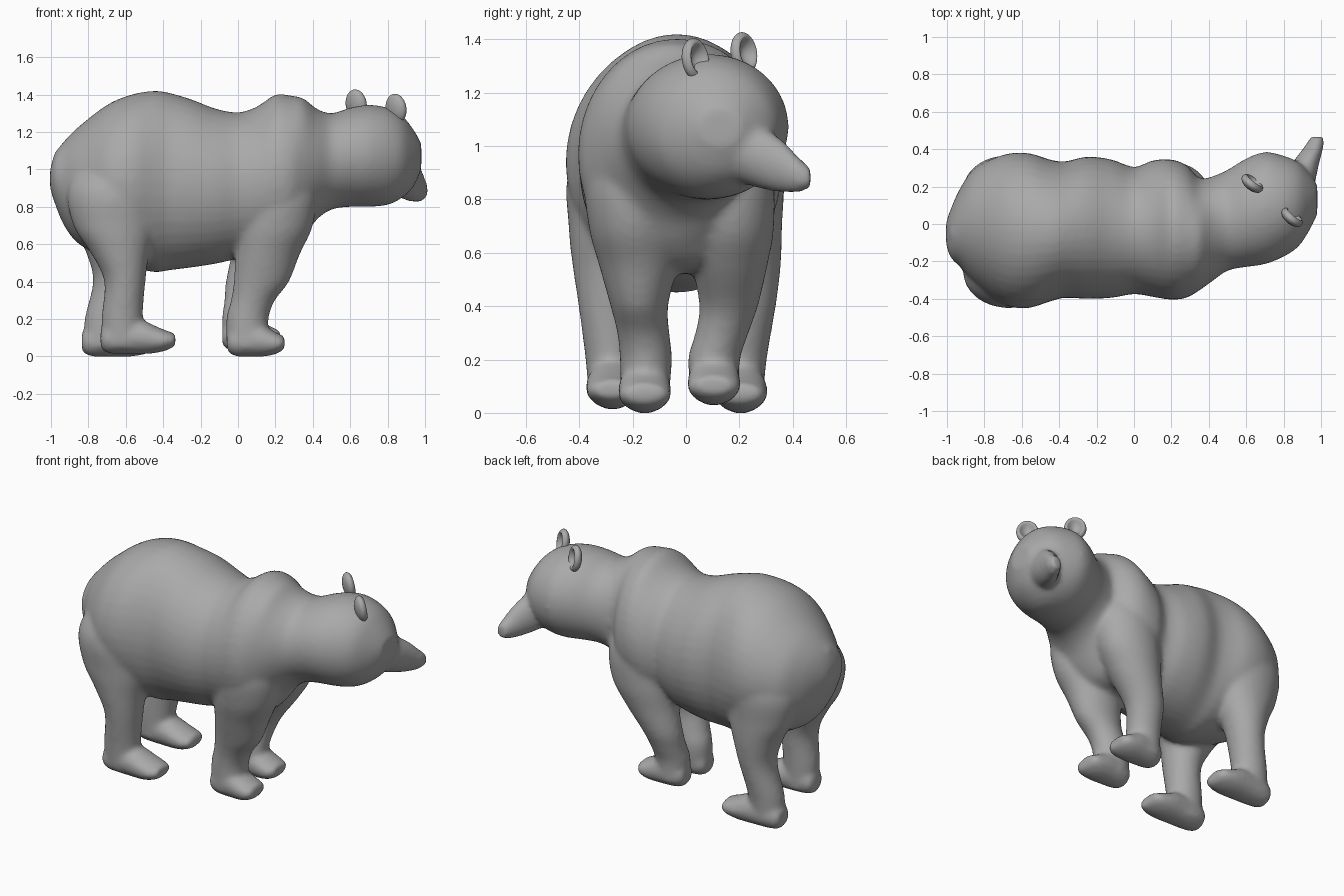
import bpy, bmesh, math
from mathutils import Vector, Matrix

fur = bpy.data.materials.new("grey_fur")
fur.diffuse_color = (0.4, 0.4, 0.4, 1)

SEG = 40


def spline(rows, steps=5):
    """Catmull-Rom interpolation of section rows."""
    out = []
    for i in range(len(rows) - 1):
        p = [rows[max(i - 1, 0)], rows[i], rows[i + 1], rows[min(i + 2, len(rows) - 1)]]
        for s in range(steps):
            t = s / steps
            out.append([0.5 * (2 * b + (c - a) * t + (2 * a - 5 * b + 4 * c - d) * t * t
                               + (3 * b - a - 3 * c + d) * t ** 3) for a, b, c, d in zip(*p)])
    return out + [list(rows[-1])]


def loft(bm, axis, rows):
    """Skin elliptical sections (t, a, b, ra, rb) stacked along an axis."""
    rings = []
    for t, a, b, ra, rb in spline(rows):
        ring = []
        for k in range(SEG):
            ang = 2 * math.pi * k / SEG
            u, v = a + ra * math.cos(ang), b + rb * math.sin(ang)
            ring.append(bm.verts.new({'x': (t, u, v), 'y': (u, t, v), 'z': (u, v, t)}[axis]))
        rings.append(ring)
    faces = [bm.faces.new(rings[0]), bm.faces.new(rings[-1][::-1])]
    for r, q in zip(rings, rings[1:]):
        for k in range(SEG):
            n = (k + 1) % SEG
            faces.append(bm.faces.new((r[k], q[k], q[n], r[n])))
    bmesh.ops.recalc_face_normals(bm, faces=faces)


def finish(bm, name):
    me = bpy.data.meshes.new(name)
    bm.to_mesh(me)
    bm.free()
    me.materials.append(fur)
    for p in me.polygons:
        p.use_smooth = True
    ob = bpy.data.objects.new(name, me)
    bpy.context.collection.objects.link(ob)
    return ob


bm = bmesh.new()

# torso, neck and skull: x, low z, high z, centre y, half width
torso = [
    (-1.005, 0.90, 1.00, -0.05, 0.06), (-0.98, 0.82, 1.08, -0.05, 0.13),
    (-0.93, 0.70, 1.15, -0.02, 0.21), (-0.85, 0.60, 1.23, -0.01, 0.31),
    (-0.70, 0.52, 1.345, -0.03, 0.40), (-0.57, 0.48, 1.40, -0.035, 0.415),
    (-0.45, 0.45, 1.42, -0.035, 0.38), (-0.37, 0.46, 1.41, -0.03, 0.365),
    (-0.25, 0.475, 1.375, -0.02, 0.38), (-0.12, 0.495, 1.325, -0.025, 0.37),
    (0.0, 0.52, 1.305, -0.035, 0.34), (0.10, 0.52, 1.335, -0.025, 0.365),
    (0.20, 0.53, 1.40, -0.03, 0.375), (0.28, 0.56, 1.395, -0.04, 0.355),
    (0.35, 0.63, 1.38, -0.055, 0.30), (0.42, 0.73, 1.325, -0.025, 0.28),
    (0.50, 0.785, 1.30, 0.02, 0.27), (0.60, 0.80, 1.33, 0.06, 0.29),
    (0.70, 0.80, 1.345, 0.085, 0.30), (0.80, 0.81, 1.33, 0.095, 0.27),
    (0.88, 0.85, 1.285, 0.105, 0.225), (0.94, 0.91, 1.21, 0.12, 0.15),
    (0.98, 1.00, 1.14, 0.13, 0.08)]
loft(bm, 'x', [(x, y, (lo + hi) / 2, w, (hi - lo) / 2) for x, lo, hi, y, w in torso])

# muzzle, turned to the side
loft(bm, 'y', [(0.18, 0.85, 1.0, 0.11, 0.13), (0.30, 0.905, 0.95, 0.08, 0.115),
               (0.37, 0.94, 0.92, 0.062, 0.095), (0.42, 0.965, 0.893, 0.05, 0.068),
               (0.467, 0.98, 0.88, 0.034, 0.042)])

# legs: z, x, y, x radius, y radius
legs = [
    [(0.05, -0.615, -0.275, 0.11, 0.09), (0.2, -0.62, -0.28, 0.11, 0.097),
     (0.4, -0.605, -0.285, 0.11, 0.118), (0.55, -0.63, -0.28, 0.155, 0.145),
     (0.7, -0.66, -0.27, 0.22, 0.17), (0.9, -0.67, -0.25, 0.24, 0.19), (1.1, -0.65, -0.2, 0.15, 0.12)],
    [(0.05, -0.715, 0.2, 0.11, 0.09), (0.2, -0.71, 0.205, 0.11, 0.098),
     (0.4, -0.665, 0.222, 0.11, 0.115), (0.55, -0.66, 0.215, 0.15, 0.14),
     (0.7, -0.67, 0.2, 0.21, 0.16), (0.9, -0.67, 0.18, 0.24, 0.18), (1.1, -0.65, 0.14, 0.15, 0.12)],
    [(0.05, 0.05, -0.155, 0.11, 0.09), (0.2, 0.05, -0.15, 0.113, 0.098),
     (0.3, 0.08, -0.16, 0.118, 0.098), (0.4, 0.125, -0.175, 0.148, 0.108),
     (0.55, 0.16, -0.18, 0.172, 0.145), (0.7, 0.2, -0.2, 0.2, 0.165),
     (0.9, 0.22, -0.2, 0.2, 0.175), (1.1, 0.22, -0.15, 0.13, 0.12)],
    [(0.08, 0.02, 0.11, 0.10, 0.09), (0.2, 0.02, 0.105, 0.105, 0.098),
     (0.3, 0.035, 0.135, 0.108, 0.1), (0.4, 0.06, 0.16, 0.125, 0.11),
     (0.55, 0.13, 0.165, 0.165, 0.14), (0.7, 0.18, 0.17, 0.2, 0.16),
     (0.9, 0.2, 0.15, 0.2, 0.17), (1.1, 0.2, 0.1, 0.13, 0.12)]]
for leg in legs:
    loft(bm, 'z', leg)

# feet with a wide raised toe lip: heel x, centre y, sole z, length
for hx, y, z, n in [(-0.735, -0.275, 0.015, 0.40), (-0.835, 0.205, 0.0, 0.40),
                    (-0.06, -0.155, 0.0, 0.31), (-0.085, 0.105, 0.03, 0.31)]:
    loft(bm, 'x', [(hx, y, z + 0.08, 0.05, 0.045), (hx + 0.04, y, z + 0.08, 0.08, 0.078),
                   (hx + 0.5 * n, y, z + 0.09, 0.098, 0.092), (hx + 0.74 * n, y, z + 0.075, 0.1, 0.072),
                   (hx + 0.9 * n, y, z + 0.07, 0.095, 0.05), (hx + n, y, z + 0.075, 0.07, 0.035)])

# tail nub
bmesh.ops.create_uvsphere(bm, u_segments=24, v_segments=12, radius=0.06,
                          matrix=Matrix.Translation((-0.93, -0.05, 1.06)))

# blend everything into one skin
body = finish(bm, "bear_body")
rem = body.modifiers.new("blend", 'REMESH')
rem.mode = 'VOXEL'
rem.voxel_size = 0.016
rem.use_smooth_shade = True
smo = body.modifiers.new("soften", 'SMOOTH')
smo.factor = 0.5
smo.iterations = 8


# ears: rounded discs with a hollow front
def ear(name, loc, facing, tilt):
    bm = bmesh.new()
    bmesh.ops.create_uvsphere(bm, u_segments=32, v_segments=24, radius=1)
    for v in bm.verts:
        r = math.hypot(v.co.x, v.co.y)
        z = v.co.z * 0.036
        if v.co.z > 0:
            z -= 0.05 * max(0, 1 - (r / 0.75) ** 2)
        v.co = (v.co.x * 0.066, v.co.y * 0.08, z)
    turn = Matrix.Rotation(facing, 4, 'Z') @ Matrix.Rotation(math.pi / 2 - tilt, 4, 'Y') \
        @ Matrix.Rotation(math.pi / 2, 4, 'Z')
    bm.transform(Matrix.Translation(loc) @ turn)
    finish(bm, name)


ear("far_ear", (0.632, 0.217, 1.348), math.radians(52), 0.15)
ear("near_ear", (0.845, 0.035, 1.325), math.radians(50), 0.15)
